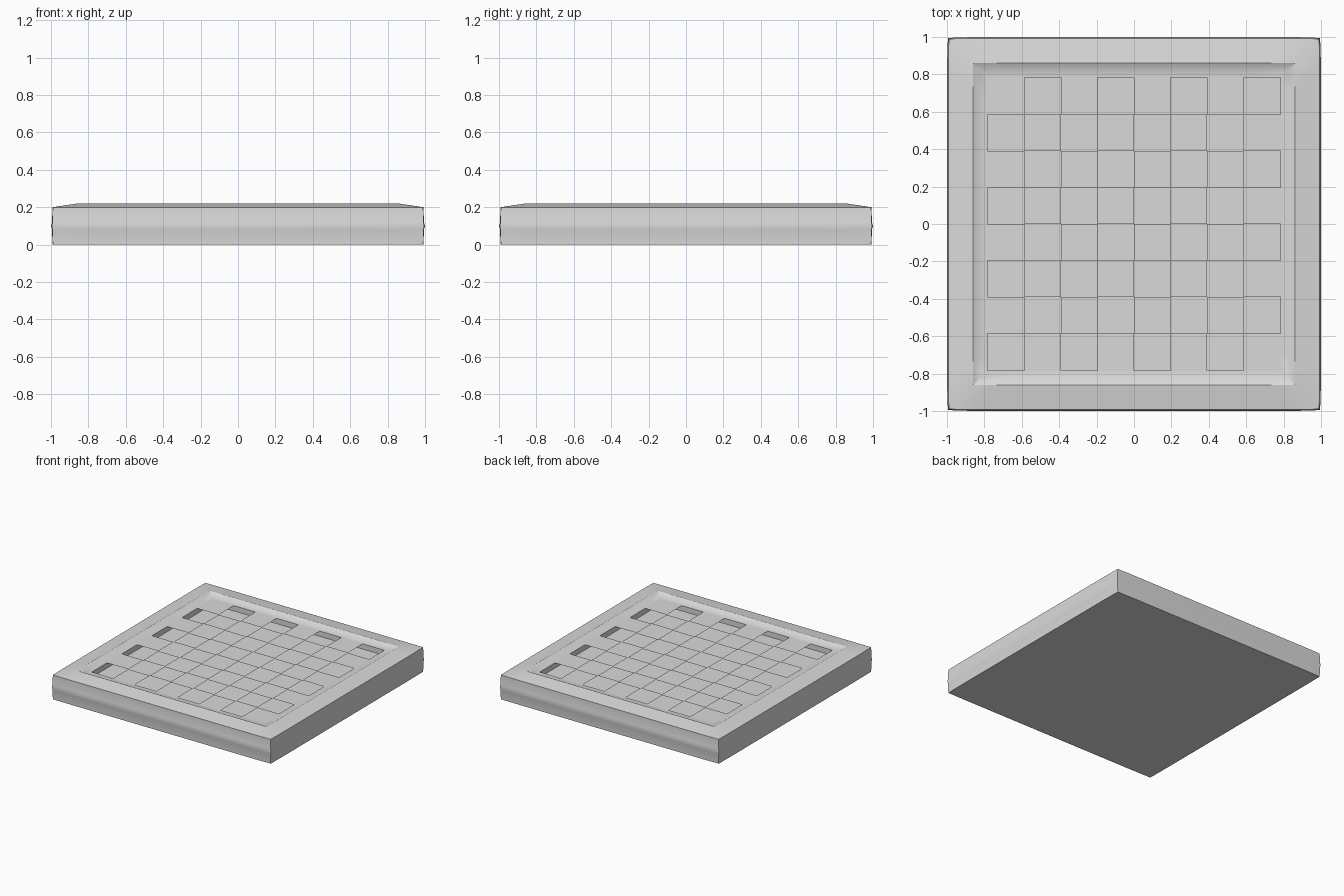
import bpy
import bmesh
import math

cube = bpy.data.objects.get("Cube")
if cube:
    bpy.data.objects.remove(cube, do_unlink=True)

# Single board colour
grey = bpy.data.materials.new("light_grey")
grey.use_nodes = True
colour = (0.7, 0.7, 0.7, 1)
grey.diffuse_color = colour
grey.node_tree.nodes["Principled BSDF"].inputs["Base Color"].default_value = colour


def finish(bm, name):
    mesh = bpy.data.meshes.new(name)
    bm.to_mesh(mesh)
    bm.free()
    obj = bpy.data.objects.new(name, mesh)
    bpy.context.collection.objects.link(obj)
    mesh.materials.append(grey)
    return obj


def ring(bm, corner, side, z):
    """Square loop whose sides may bulge past its corners."""
    verts = []
    for k in range(4):
        c, s = round(math.cos(k * math.pi / 2)), round(math.sin(k * math.pi / 2))
        for x, y in ((-corner, -corner), (-0.85 * corner, -side), (0.85 * corner, -side)):
            verts.append(bm.verts.new((c * x - s * y, s * x + c * y, z)))
    return verts


# Frame: gently bulging sides, a low ridge, a flat lip and a recess with a floor
FIELD = 0.782
TOP = 0.2
FLOOR = 0.157
bm = bmesh.new()
profile = [(0.99, 0.992, 0), (0.992, 0.994, 0.08), (0.995, 1.0, 0.1), (0.992, 0.994, 0.12),
           (0.99, 0.992, TOP), (0.86, 0.86, 0.22), (0.82, 0.82, TOP),
           (FIELD, FIELD, TOP), (FIELD, FIELD, FLOOR)]
rings = [ring(bm, *p) for p in profile]
for a, b in zip(rings, rings[1:]):
    for i in range(len(a)):
        j = (i + 1) % len(a)
        bm.faces.new((a[i], a[j], b[j], b[i]))
bm.faces.new(reversed(rings[0]))
bm.faces.new(rings[-1])
frame = finish(bm, "board_frame")

bpy.ops.object.select_all(action="DESELECT")
frame.select_set(True)
bpy.context.view_layer.objects.active = frame
bpy.ops.object.shade_smooth_by_angle(angle=math.radians(35))

# Field: thin sheet over the recess with every other square left open
COUNT = 8
CELL = 2 * FIELD / COUNT
bm = bmesh.new()
grid = [[bm.verts.new((i * CELL - FIELD, j * CELL - FIELD, TOP))
         for j in range(COUNT + 1)] for i in range(COUNT + 1)]
for i in range(COUNT):
    for j in range(COUNT):
        if (i + j) % 2:
            bm.faces.new((grid[i][j], grid[i + 1][j], grid[i + 1][j + 1], grid[i][j + 1]))
bmesh.ops.delete(bm, geom=[v for v in bm.verts if not v.link_faces], context="VERTS")
finish(bm, "checkered_sheet")
